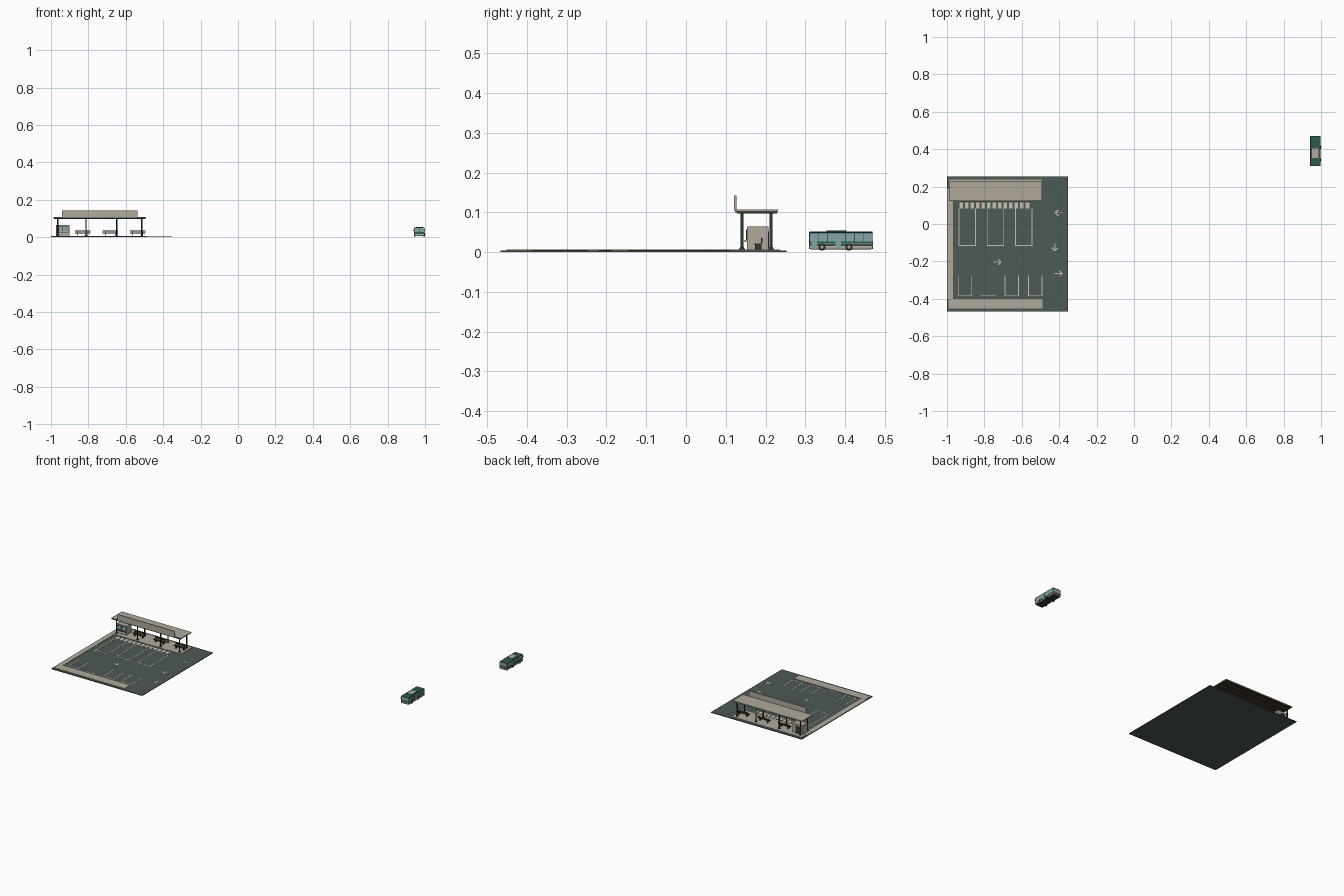
import bpy, bmesh, math
from mathutils import Vector

cube = bpy.data.objects.get("Cube")
if cube:
    bpy.data.objects.remove(cube, do_unlink=True)


def material(name, *rgb):
    m = bpy.data.materials.new(name)
    m.use_nodes = True
    m.diffuse_color = (*rgb, 1)
    m.node_tree.nodes["Principled BSDF"].inputs["Base Color"].default_value = (*rgb, 1)
    return m


asphalt = material("asphalt", .075, .1, .09)
concrete = material("concrete", .44, .4, .33)
paint = material("road paint", .58, .54, .45)
green = material("bus green", .025, .1, .08)
glass = material("pale glass", .23, .38, .38)
metal = material("dark metal", .03, .042, .042)
wood = material("brown wood", .085, .045, .022)
rubber = material("tyre rubber", .02, .02, .02)


def finish(name, bm, mat):
    mesh = bpy.data.meshes.new(name)
    bmesh.ops.recalc_face_normals(bm, faces=bm.faces)
    bm.to_mesh(mesh)
    bm.free()
    mesh.materials.append(mat)
    ob = bpy.data.objects.new(name, mesh)
    bpy.context.collection.objects.link(ob)
    return ob


def boxes(name, mat, *bounds, bevel=0):
    """One object from boxes given as (x0, x1, y0, y1, z0, z1)."""
    bm = bmesh.new()
    for x0, x1, y0, y1, z0, z1 in bounds:
        verts = bmesh.ops.create_cube(bm, size=1)["verts"]
        for v in verts:
            v.co = Vector((x1 if v.co.x > 0 else x0,
                           y1 if v.co.y > 0 else y0,
                           z1 if v.co.z > 0 else z0))
    ob = finish(name, bm, mat)
    if bevel:
        mod = ob.modifiers.new("soft edges", "BEVEL")
        mod.width = bevel
        mod.segments = 2
    return ob


def cylinder(name, mat, centre, r0, r1, depth, axis="Z", sides=12):
    bm = bmesh.new()
    bmesh.ops.create_cone(bm, cap_ends=True, segments=sides, radius1=r0, radius2=r1, depth=depth)
    ob = finish(name, bm, mat)
    ob.location = centre
    if axis == "X":
        ob.rotation_euler.y = math.pi / 2
    return ob


# Paved lot with raised concrete
G, K = .004, .0062
boxes("asphalt_lot", asphalt, (-1, -.354, -.467, .253, 0, G))
boxes("station_platform", concrete, (-.99, -.493, .125, .237, G, K))
boxes("side_walkway", concrete, (-1, -.967, -.4, .19, G, K - .0004))
boxes("front_walkway", concrete, (-.993, -.49, -.452, -.4, G, K))

# Painted bays
P, W = G + .0007, .005


def bay(name, x0, x1, y0, y1, sides=True):
    parts = [(x0, x1, y0, y0 + W, G, P)]
    if sides:
        parts += [(x0, x0 + W, y0, y1, G, P), (x1 - W, x1, y0, y1, G, P)]
    boxes(name, paint, *parts)


for i in range(3):
    x = -.937 + i * .15
    bay(f"bus_bay_{i}", x, x + .093, -.118, .083)
for i in range(4):
    x = -.942 + i * .125
    bay(f"parking_bay_{i}", x, x + .077, -.386, -.275, i != 1)

# Crossing stripes
boxes("crossing_stripes", paint,
      *[(x, x + .02, .084, .114, G, P) for x in (-.934 + i * .0295 for i in range(13))])


def arrow(name, x, y, angle):
    bm = bmesh.new()
    outline = [(-.022, -.0025), (.012, -.0025), (-.001, -.014), (.005, -.017), (.022, 0)]
    pts = outline + [(a, -b) for a, b in reversed(outline[:-1])]
    face = bm.faces.new([bm.verts.new((a, b, 0)) for a, b in pts])
    top = bmesh.ops.extrude_face_region(bm, geom=[face])["geom"]
    for v in top:
        if isinstance(v, bmesh.types.BMVert):
            v.co.z = P - G
    ob = finish(name, bm, paint)
    ob.location = (x, y, G)
    ob.rotation_euler.z = math.radians(angle)


arrow("lane_arrow", -.728, -.203, 0)
arrow("exit_arrow", -.402, -.265, 0)
arrow("entry_arrow", -.402, .06, 180)
arrow("turn_arrow", -.423, -.125, -90)

# Shelter roof, beams and fascia
boxes("canopy_roof", concrete, (-.987, -.493, .125, .231, .1015, .107))
boxes("canopy_edge", green, (-.987, -.493, .1235, .125, .099, .106))
boxes("canopy_soffit", wood, (-.983, -.497, .126, .23, .1, .1015))
boxes("canopy_beams", metal,
      *[(-.983, -.497, y - .003, y + .003, .097, .1) for y in (.141, .178, .214)],
      *[(x - .002, x + .002, .128, .229, .0975, .1)
        for x in (-.98 + i * .08 for i in range(7))])
boxes("fascia_board", concrete, (-.942, -.536, .121, .1265, .105, .142))

# Shelter posts with flared feet
for i, x in enumerate((-.963, -.813, -.648, -.514)):
    for j, y in enumerate((.141, .214)):
        cylinder(f"post_{i}_{j}", metal, (x, y, .0525), .0036, .0036, .093)
        cylinder(f"post_foot_{i}_{j}", metal, (x, y, K + .004), .0075, .0036, .008)

# Ticket kiosk
boxes("kiosk", concrete, (-.973, -.901, .154, .207, K, .064))
boxes("kiosk_window", glass, (-.966, -.908, .152, .154, .032, .055))
boxes("kiosk_window_frame", metal,
      (-.968, -.906, .1512, .154, .055, .057),
      (-.968, -.966, .1512, .154, .03, .057),
      (-.908, -.906, .1512, .154, .03, .057),
      (-.938, -.936, .1512, .154, .03, .057))
boxes("kiosk_counter", metal, (-.97, -.904, .146, .154, .026, .029))
boxes("kiosk_door", metal, (-.95, -.924, .207, .2085, K, .052))

# Benches
for i in range(3):
    x = -.83 + i * .147
    h = .041
    boxes(f"bench_seat_{i}", wood,
          *[(x - h, x + h, y, y + .005, .0195, .022) for y in (.171, .1775, .184)])
    boxes(f"bench_back_{i}", wood,
          *[(x - h, x + h, .19, .1925, z, z + .0045) for z in (.0245, .0305)])
    boxes(f"bench_frame_{i}", metal,
          *[(a - .002, a + .002, .173, .19, K, .0195) for a in (x - .027, x + .027)],
          *[(a - .002, a + .002, .1885, .1905, .0195, .035) for a in (x - .027, x + .027)])

# Bus body in horizontal layers
L, R, F, B = .942, .997, .31, .47
boxes("bus_skirt", concrete, (L, R, F, B, .0075, .0165), bevel=.002)
boxes("bus_floor", metal, (L + .004, R - .004, F + .004, B - .004, .006, .0075))
boxes("bus_waist", green, (L - .0004, R + .0004, F - .0004, B + .0004, .016, .027), bevel=.0015)
boxes("bus_stripe", concrete, (L - .0008, R + .0008, F - .0008, B + .0008, .0215, .023))
boxes("bus_glazing", glass, (L + .001, R - .001, F + .001, B - .001, .027, .049))
boxes("bus_roof", green, (L, R, F, B, .048, .0522), bevel=.002)
boxes("roof_unit_base", green, (.952, .988, .353, .404, .052, .0542))
boxes("roof_unit_top", concrete, (.953, .987, .354, .403, .0542, .0546))

# Window pillars on the sides and corners
boxes("bus_pillars", green,
      *[(x - .001, x + .001, y - .001, y + .001, .026, .049)
        for x in (L + .001, R - .001)
        for y in (F + .0015 + i * .0224 for i in range(8))],
      *[((L + R) / 2 - .0007, (L + R) / 2 + .0007, F, F + .002, .026, .049)])

# Bus doors, lamps and bumpers
boxes("bus_doors", glass, *[(R - .001, R + .001, y, y + .014, .009, .046) for y in (.316, .376)])
boxes("headlamps", paint,
      *[(x - .004, x + .004, F - .0012, F + .001, .011, .0145) for x in (L + .008, R - .008)])
boxes("bumpers", metal, *[(L + .002, R - .002, y - .001, y + .001, .0075, .01) for y in (F, B)])
boxes("mirrors", metal,
      *[(x - .0015, x + .0015, F - .001, F + .001, .034, .042) for x in (L - .001, R + .001)])

# Bus wheels
for i, y in enumerate((.342, .41)):
    for j, x in enumerate((L + .003, R - .003)):
        cylinder(f"wheel_{i}_{j}", rubber, (x, y, .0125), .009, .009, .009, "X", 20)
        cylinder(f"hub_{i}_{j}", concrete, (x, y, .0125), .0042, .0042, .0096, "X", 12)
